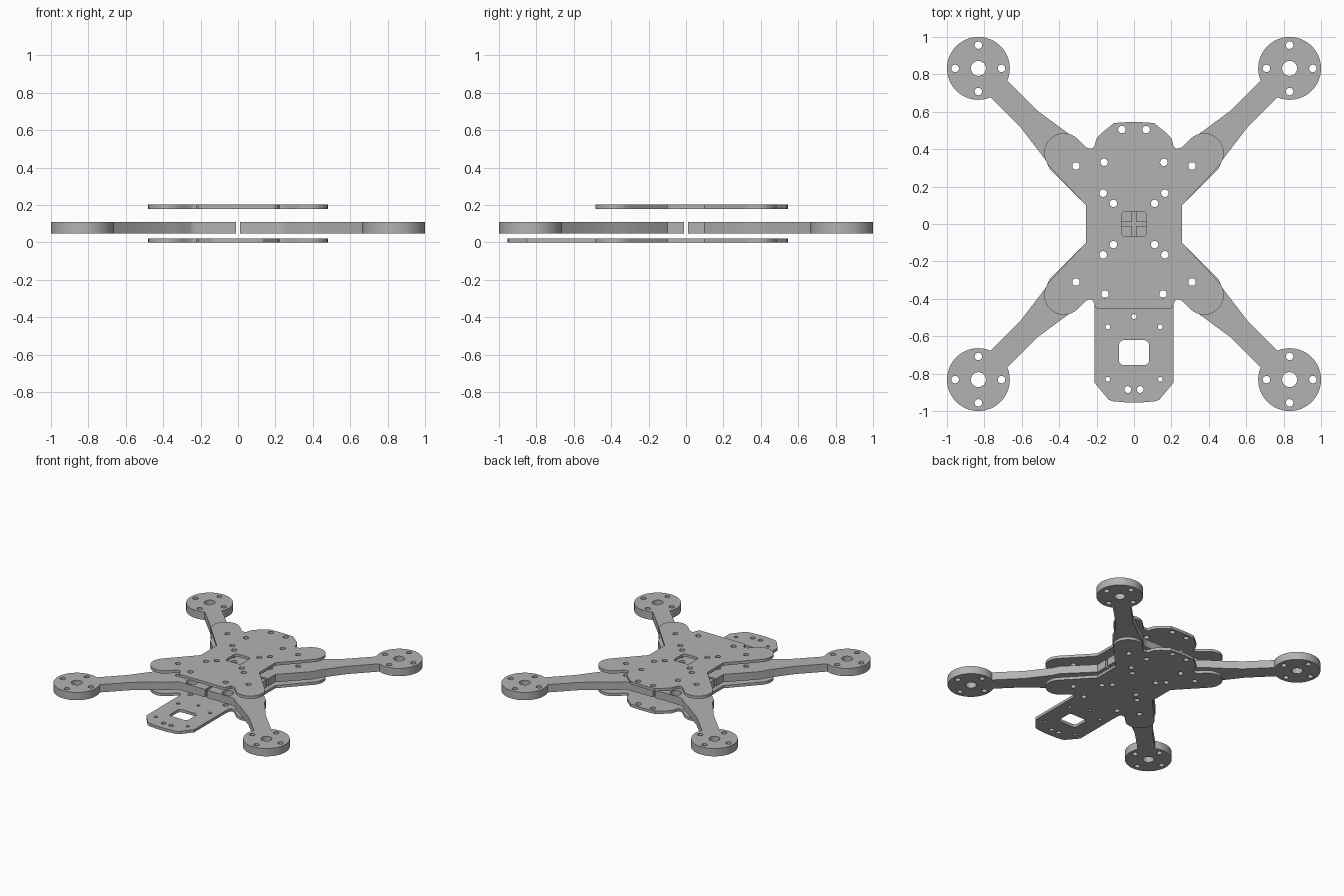
import bpy, bmesh
from math import cos, sin, radians

cube = bpy.data.objects.get("Cube")
if cube:
    bpy.data.objects.remove(cube)

grey = bpy.data.materials.new("plate_grey")
grey.use_nodes = True
colour = (0.45, 0.45, 0.45, 1)
grey.diffuse_color = colour
grey.node_tree.nodes["Principled BSDF"].inputs["Base Color"].default_value = colour


def arc(cx, cy, r, start, end, steps):
    angles = [radians(start + (end - start) * i / steps) for i in range(steps + 1)]
    return [(cx + r * cos(a), cy + r * sin(a)) for a in angles]


def circle(cx, cy, r=0.02, steps=24):
    return arc(cx, cy, r, 0, 360, steps)[:-1]


def rounded_rect(cy, hx, hy, r):
    loop = []
    for i, (sx, sy) in enumerate([(1, 1), (-1, 1), (-1, -1), (1, -1)]):
        loop += arc(sx * (hx - r), cy + sy * (hy - r), r, 90 * i, 90 * i + 90, 5)
    return loop


def flip(points, sx, sy):
    return [(x * sx, y * sy) for x, y in points]


def pairs(spots, r=0.02):
    return [circle(s * x, y, r) for x, y in spots for s in (1, -1)]


def slab(name, outline, holes, bottom, top):
    """Flat cut sheet: filled outline with holes, given a thickness."""
    curve = bpy.data.curves.new(name, "CURVE")
    curve.dimensions = "2D"
    curve.fill_mode = "BOTH"
    curve.extrude = (top - bottom) / 2
    for loop in [outline] + holes:
        spline = curve.splines.new("POLY")
        spline.points.add(len(loop) - 1)
        for point, (x, y) in zip(spline.points, loop):
            point.co = (x, y, 0, 1)
        spline.use_cyclic_u = True
    source = bpy.data.objects.new(name + "_profile", curve)
    bpy.context.scene.collection.objects.link(source)
    bpy.context.view_layer.update()
    depsgraph = bpy.context.evaluated_depsgraph_get()
    mesh = bpy.data.meshes.new_from_object(source.evaluated_get(depsgraph))
    bpy.data.objects.remove(source)

    bm = bmesh.new()
    bm.from_mesh(mesh)
    bmesh.ops.remove_doubles(bm, verts=bm.verts, dist=0.0002)
    bmesh.ops.translate(bm, verts=bm.verts, vec=(0, 0, (top + bottom) / 2))
    bmesh.ops.recalc_face_normals(bm, faces=bm.faces)
    bm.to_mesh(mesh)
    bm.free()
    mesh.materials.clear()
    mesh.materials.append(grey)
    obj = bpy.data.objects.new(name, mesh)
    bpy.context.scene.collection.objects.link(obj)
    bpy.ops.object.select_all(action="DESELECT")
    obj.select_set(True)
    bpy.context.view_layer.objects.active = obj
    bpy.ops.object.shade_smooth_by_angle()
    return obj


# Shared body outline, right half from rear to front
rear = [(0.03, 0.545), (0.107, 0.54), (0.166, 0.492), (0.19, 0.47), (0.203, 0.45), (0.212, 0.415)]
notch = [(0.222, 0.405), (0.238, 0.403), (0.255, 0.41)]
lobe = arc(0.375, 0.38, 0.105, 135, -45, 16)
waist = [(0.257, 0.1)]
side = notch + lobe + waist
half = rear + side + flip(side[::-1], 1, -1)
top_front = [(0.213, -0.425), (0.205, -0.445), (0.19, -0.455)]
tongue = [(0.212, -0.425), (0.21, -0.45), (0.21, -0.85), (0.135, -0.94), (0.11, -0.948), (0.03, -0.955)]


def mirrored(points):
    return points + flip(points[::-1], -1, 1)


# Bolt holes common to both plates
frame_holes = pairs([(0.065, 0.505), (0.16, 0.33), (0.31, 0.31), (0.165, 0.165), (0.11, 0.11),
                     (0.11, -0.11), (0.165, -0.165), (0.31, -0.31), (0.155, -0.375)])

# Bottom plate with long front tongue and battery window
tongue_holes = pairs([(0.14, -0.55), (0.14, -0.83)], 0.013) + pairs([(0.033, -0.885)], 0.018)
tongue_holes += [circle(0, -0.495, 0.013), rounded_rect(-0.688, 0.08, 0.067, 0.025)]
slab("bottom_plate", mirrored(half + tongue), frame_holes + tongue_holes, 0, 0.022)

# Top plate with small centre window
slab("top_plate", mirrored(half + top_front), frame_holes + [rounded_rect(0, 0.068, 0.068, 0.025)],
     0.18, 0.202)

# Four arms, each with a round motor mount, separated by a thin cross gap
mount = 0.832
arm = [(0.01, 0.01), (0.257, 0.01), (0.257, 0.1), (0.45, 0.294), (0.475, 0.345), (0.605, 0.515)]
arm += arc(mount, mount, 0.168, -113, 203, 56)
arm += [(0.515, 0.605), (0.35, 0.483), (0.3, 0.454), (0.255, 0.41), (0.238, 0.402), (0.2, 0.4),
        (0.01, 0.4)]
arm_holes = [circle(mount, mount, 0.04), circle(0.158, 0.352, 0.042)]
arm_holes += [circle(p, p) for p in (0.31, 0.165, 0.11)]
arm_holes += [circle(mount + dx, mount + dy)
              for dx, dy in [(0.124, 0), (-0.124, 0), (0, 0.124), (0, -0.124)]]
for end, sy in (("front", -1), ("rear", 1)):
    for hand, sx in (("left", 1), ("right", -1)):
        slab(f"{end}_{hand}_arm", flip(arm, sx, sy), [flip(h, sx, sy) for h in arm_holes], 0.048, 0.11)
